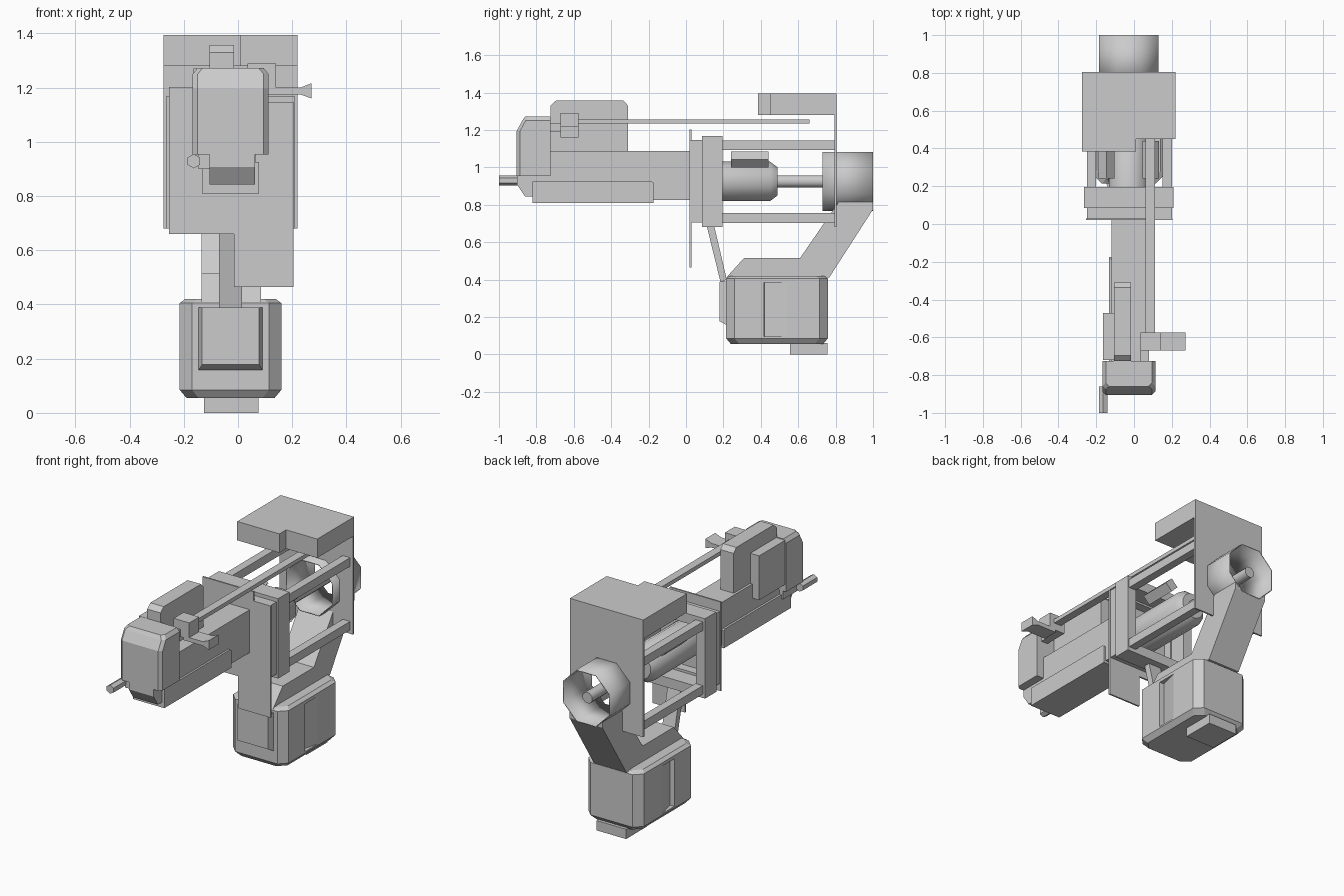
import bpy, bmesh, math
from mathutils import Matrix

if "Cube" in bpy.data.objects:
    bpy.data.objects.remove(bpy.data.objects["Cube"])

CX, CZ = -0.028, 0.925          # axis of the rear barrel


def finish(name, bm, smooth=None):
    bmesh.ops.recalc_face_normals(bm, faces=bm.faces)
    me = bpy.data.meshes.new(name)
    bm.to_mesh(me)
    bm.free()
    ob = bpy.data.objects.new(name, me)
    bpy.context.collection.objects.link(ob)
    if smooth:
        bpy.ops.object.select_all(action='DESELECT')
        ob.select_set(True)
        bpy.context.view_layer.objects.active = ob
        bpy.ops.object.shade_smooth_by_angle(angle=math.radians(smooth))
    return ob


def loft(name, rings, caps=True, smooth=None):
    """Skin rings with equal point counts."""
    bm = bmesh.new()
    vs = [[bm.verts.new(p) for p in r] for r in rings]
    n = len(vs[0])
    for a, b in zip(vs, vs[1:]):
        for i in range(n):
            bm.faces.new((a[i], a[(i + 1) % n], b[(i + 1) % n], b[i]))
    if caps:
        bm.faces.new(vs[0])
        bm.faces.new(vs[-1])
    return finish(name, bm, smooth)


def box(name, x0, x1, y0, y1, z0, z1, bevel=0):
    bm = bmesh.new()
    m = Matrix.Translation(((x0 + x1) / 2, (y0 + y1) / 2, (z0 + z1) / 2)) @ \
        Matrix.Diagonal((x1 - x0, y1 - y0, z1 - z0, 1))
    bmesh.ops.create_cube(bm, size=1, matrix=m)
    if bevel:
        bmesh.ops.bevel(bm, geom=bm.edges[:], offset=bevel, segments=1, affect='EDGES')
    return finish(name, bm)


def prism_x(name, pts, x0, x1):
    return loft(name, [[(x, y, z) for y, z in pts] for x in (x0, x1)])


def prism_y(name, pts, y0, y1):
    return loft(name, [[(x, y, z) for x, z in pts] for y in (y0, y1)])


def prism_z(name, pts, z0, z1):
    return loft(name, [[(x, y, z) for x, y in pts] for z in (z0, z1)])


def round_y(name, cx, cz, stations, n=8, caps=True, smooth=50):
    """Round part along y from (y, radius) stations; flat sides sit on the axes."""
    rings = []
    for y, r in stations:
        R = r / math.cos(math.pi / n)
        rings.append([(cx + R * math.cos((i + .5) * math.tau / n), y,
                       cz + R * math.sin((i + .5) * math.tau / n)) for i in range(n)])
    return loft(name, rings, caps, smooth)


def cut(ob, cutter):
    cutter.hide_render = True
    cutter.hide_viewport = True
    m = ob.modifiers.new("cut", 'BOOLEAN')
    m.operation = 'DIFFERENCE'
    m.solver = 'EXACT'
    m.object = cutter


# rear top housing and back plate with the barrel hole
prism_z("top_housing", [(-.275, .385), (.01, .385), (.01, .45), (.22, .45),
                        (.22, .805), (-.275, .805)], 1.28, 1.395)
back_plate = box("back_plate", -.275, .22, .795, .805, .68, 1.285)

# rear open tube, shaft and motor
tube = round_y("rear_tube", CX, CZ, [(.73, .158), (1, .158)], caps=False)
s = tube.modifiers.new("wall", 'SOLIDIFY')
s.thickness, s.offset = .006, -1
hole = round_y("tube_cutter", CX, CZ, [(.6, .153), (1.2, .153)], smooth=None)
cut(back_plate, hole)
round_y("shaft", CX, CZ, [(.4, .032), (.99, .032)], smooth=50)
round_y("motor", CX, CZ, [(.03, .105), (.45, .105), (.49, .075)], n=12, smooth=40)

# tilted pads above the motor
for side in (1, -1):
    a = math.radians(45)
    pts = []
    for r, t in ((.135, -.03), (.135, .03), (.195, .03), (.195, -.03)):
        pts.append((CX + side * (r * math.cos(a) - t * math.sin(a)),
                    CZ + r * math.sin(a) + t * math.cos(a)))
    prism_y("motor_pad", pts, .24, .44)

# front shield plate
prism_y("front_shield", [(-.255, .66), (-.015, .66), (-.015, .465), (.205, .465),
                         (.205, 1.147), (.09, 1.147), (.09, 1.203), (-.255, 1.203)], .02, .03)


# hollow frames behind the shield
def frame(name, x0, x1, y0, y1, z0, z1, t):
    box(name + "_left", x0, x0 + t, y0, y1, z0, z1)
    box(name + "_right", x1 - t, x1, y0, y1, z0, z1)
    box(name + "_top", x0 + t, x1 - t, y0, y1, z1 - t, z1)
    box(name + "_bottom", x0 + t, x1 - t, y0, y1, z0, z0 + t)


frame("inner_frame", -.25, .2, .03, .086, .705, 1.145, .05)
frame("outer_frame", -.265, .21, .086, .195, .68, 1.167, .06)

# four rails to the back plate
for x in (-.25, .15):
    for z in (.703, 1.092):
        box("rail", x, x + .05, .086, .797, z, z + .052)

# slanted arm, chamfered lower case top
arm = prism_x("rear_arm", [(.215, .41), (.31, .515), (.61, .515), (.82, .82), (1, .82),
                           (1, .775), (.765, .41)], -.135, .085)
cut(arm, hole)


# lower case with chamfered corners
def chamfer_ring(d, z, c=.045):
    x0, x1, y0, y1 = -.215 + d, .16 - d, .215 + d, .758 - d
    return [(x, y, z) for x, y in ((x0 + c, y0), (x1 - c, y0), (x1, y0 + c), (x1, y1 - c),
                                   (x1 - c, y1), (x0 + c, y1), (x0, y1 - c), (x0, y0 + c))]


case = loft("lower_case", [chamfer_ring(.025, .055), chamfer_ring(0, .085),
                           chamfer_ring(0, .405), chamfer_ring(.02, .42)])
# ramped side recesses
for side in (1, -1):
    xf = CX + side * .1875
    e = side * .03
    cut(case, prism_z("recess_cutter", [(xf + e, .415), (xf - e, .42), (xf, .54),
                                        (xf + e, .54)], .095, .385))
box("foot", -.125, .075, .555, .756, 0, .06)

# raised panel on the front of the lower case
loft("case_front_panel",
     [[(x0, y, z0), (x1, y, z0), (x1, y, z1), (x0, y, z1)]
      for x0, x1, y, z0, z1 in ((-.148, .092, .22, .155, .39), (-.132, .078, .178, .178, .388))])
prism_x("front_strut", [(.11, .69), (.15, .69), (.218, .4), (.185, .385)], -.07, .015)

# main body and lower slab
box("main_body", -.12, .065, -.73, .022, .825, 1.087)
prism_x("lower_slab", [(-.82, .81), (-.175, .81), (-.175, .918), (-.185, .925),
                       (-.82, .925)], -.133, .077)

# front head
c = .018


def head_ring(z, yf, d=0):
    x0, x1, yb = -.167 + d, .113 - d, -.725
    return [(x0 + c, yf, z), (x1 - c, yf, z), (x1, yf + c, z), (x1, yb, z),
            (x0, yb, z), (x0, yf + c, z)]


loft("head", [head_ring(.953, -.905), head_ring(1.195, -.905),
              head_ring(1.25, -.875), head_ring(1.272, -.86, .018)])
prism_x("head_chin", [(-.903, .96), (-.903, .908), (-.86, .843), (-.82, .843),
                      (-.73, .9), (-.73, .96)], -.105, .062)

# nozzle and its bracket
round_y("nozzle", -.163, .929, [(-1, .023), (-.86, .023)], n=6)
box("nozzle_bracket", -.145, -.1, -.88, -.73, .9, .96)

# top hump and left side block
prism_x("top_hump", [(-.725, 1.08), (-.31, 1.08), (-.31, 1.33), (-.335, 1.357),
                     (-.695, 1.357), (-.725, 1.33)], -.105, -.015)
box("side_block", -.165, -.1, -.72, -.47, 1.0, 1.27)

# long top rod, carriage and flared handle
box("long_rod", .06, .11, -.6, .66, 1.233, 1.257)
box("rod_carriage", .035, .14, -.67, -.575, 1.19, 1.29)
box("carriage_mount", .035, .08, -.73, -.575, 1.19, 1.235)
prism_y("handle", [(.1, 1.175), (.23, 1.175), (.272, 1.16), (.272, 1.217),
                   (.23, 1.2), (.1, 1.2)], -.67, -.575)
